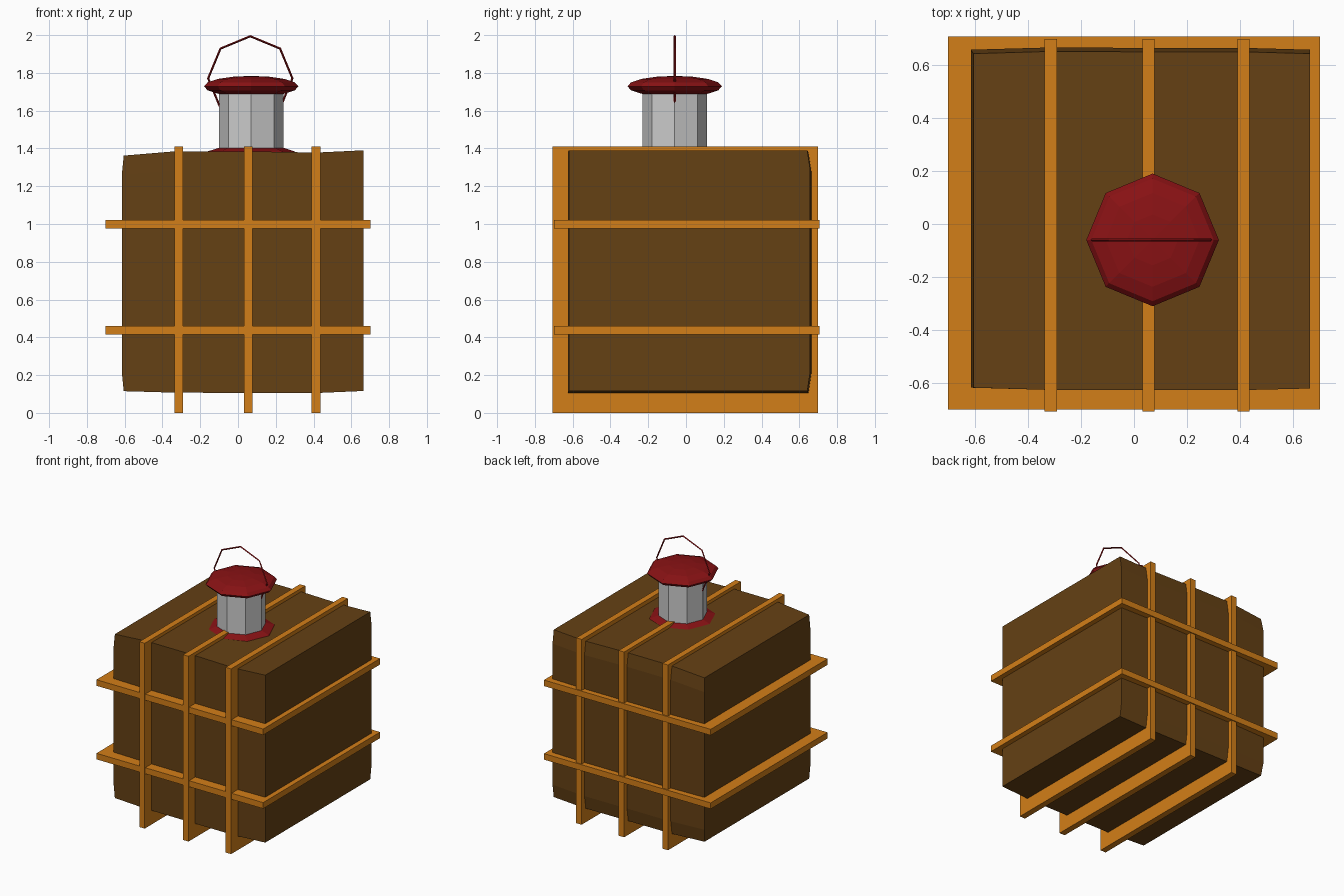
import bpy, bmesh, math

if "Cube" in bpy.data.objects:
    bpy.data.objects.remove(bpy.data.objects["Cube"])


def material(name, rgb):
    m = bpy.data.materials.new(name)
    m.diffuse_color = (*rgb, 1)
    m.use_nodes = True
    m.node_tree.nodes["Principled BSDF"].inputs["Base Color"].default_value = m.diffuse_color
    return m


BROWN = material("brown_wood", (0.13, 0.052, 0.007))
ORANGE = material("orange_band", (0.65, 0.21, 0.009))
RED = material("red_metal", (0.25, 0.006, 0.007))


def finish(name, mat=None):
    ob = bpy.context.object
    ob.name = name
    if mat:
        ob.data.materials.append(mat)
    return ob


def slab(name, lo, hi):
    bpy.ops.mesh.primitive_cube_add(size=1, location=[(a + b) / 2 for a, b in zip(lo, hi)])
    ob = finish(name, ORANGE)
    ob.scale = [b - a for a, b in zip(lo, hi)]


# Bale: slightly uneven block, lofted along x
# each station: x, corner inset in x, front y, back y, bottom z, top z
stations = [(-0.615, 0.01, -0.617, 0.657, 0.115, 1.362),
            (-0.33, 0, -0.625, 0.665, 0.107, 1.385),
            (0.05, 0, -0.626, 0.664, 0.106, 1.385),
            (0.41, 0, -0.626, 0.664, 0.105, 1.378),
            (0.664, 0, -0.62, 0.657, 0.116, 1.39)]
bm = bmesh.new()
rings = []
for x, inset, yf, yb, zb, zt in stations:
    profile = [(yf, zb, 1), (yf, zb + 0.1, 0), (yf, zt - 0.1, 0), (yf, zt, 1),
               (yb - 0.015, zt, 1), (yb, zt - 0.1, 0), (yb, zb + 0.1, 0), (yb - 0.015, zb, 1)]
    rings.append([bm.verts.new((x + inset * k, y, z)) for y, z, k in profile])
for a, b in zip(rings, rings[1:]):
    for i in range(8):
        j = (i + 1) % 8
        bm.faces.new((a[i], a[j], b[j], b[i]))
for r in (rings[0], rings[-1]):
    for i, j in ((0, 7), (1, 6), (2, 5)):
        bm.faces.new((r[i], r[i + 1], r[j - 1], r[j]))
bmesh.ops.recalc_face_normals(bm, faces=bm.faces)
mesh = bpy.data.meshes.new("bale")
bm.to_mesh(mesh)
bm.free()
bale = bpy.data.objects.new("bale", mesh)
mesh.materials.append(BROWN)
bpy.context.collection.objects.link(bale)

# Binding bands: three upright, two level
for i, x in enumerate((-0.314, 0.055, 0.413)):
    slab(f"upright_band_{i + 1}", (x - 0.023, -0.706, 0), (x + 0.023, 0.698, 1.41))
for i, z in enumerate((0.438, 0.998)):
    slab(f"level_band_{i + 1}", (-0.702, -0.7, z - 0.023), (0.702, 0.706, z + 0.023))

# Lantern: octagonal glass between two flattened domes, with a ring handle
LX, LY = 0.07, -0.06
bpy.ops.mesh.primitive_cylinder_add(vertices=8, radius=0.17, depth=0.33, location=(LX, LY, 1.535))
finish("lantern_glass")
for name, z in (("lantern_base", 1.363), ("lantern_cap", 1.729)):
    bpy.ops.mesh.primitive_uv_sphere_add(segments=8, ring_count=8, radius=0.25, location=(LX, LY, z))
    finish(name, RED).scale = (1, 1, 0.22)
bpy.ops.mesh.primitive_torus_add(major_segments=8, minor_segments=4, major_radius=0.223,
                                 minor_radius=0.006, location=(0.065, LY, 1.771),
                                 rotation=(math.pi / 2, 0, 0))
finish("lantern_handle", RED)
